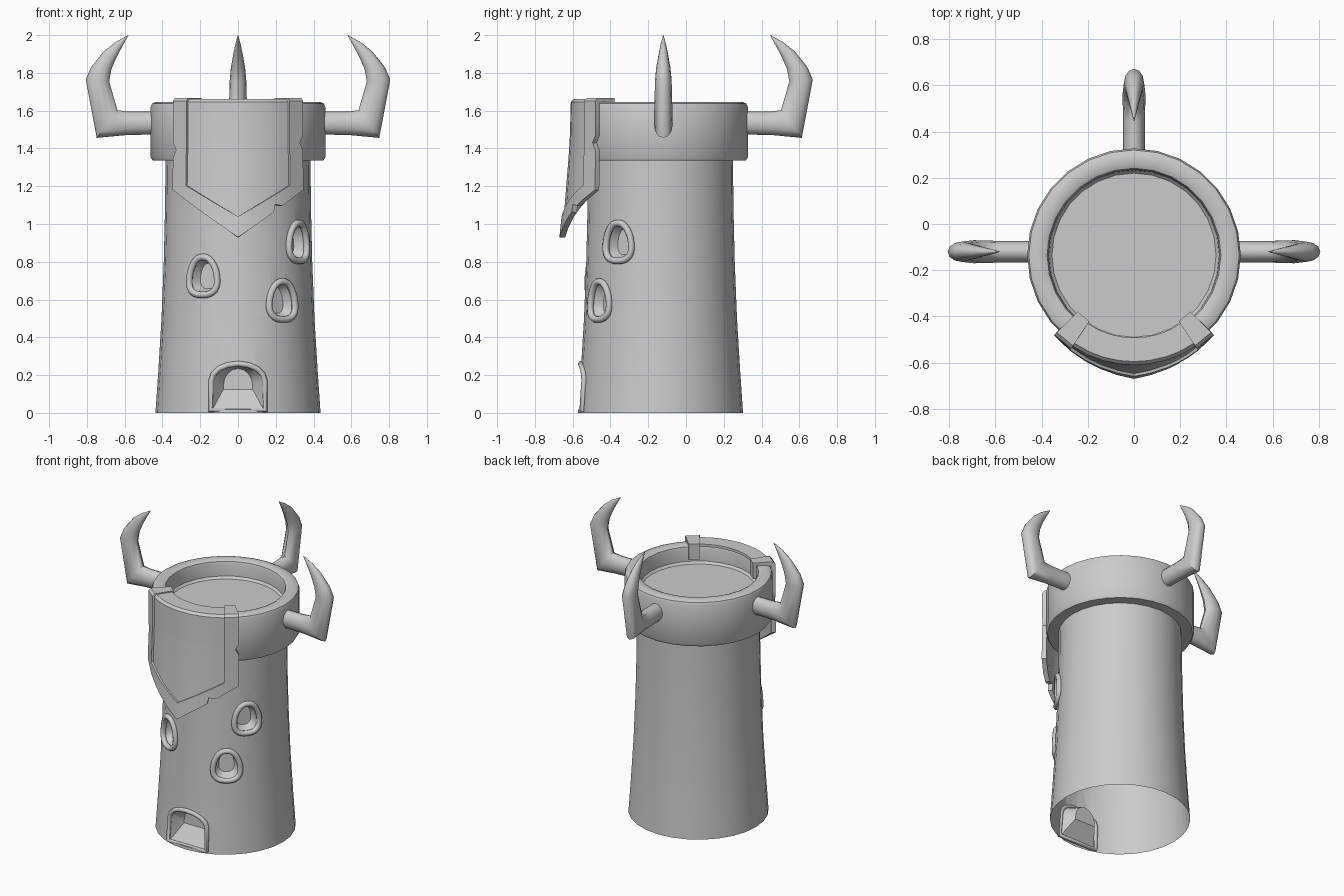
import bpy, bmesh
from math import sin, cos, pi, radians, hypot
from mathutils import Vector

if "Cube" in bpy.data.objects:
    bpy.data.objects.remove(bpy.data.objects["Cube"])

CY = -0.135                                   # tower axis
BODY = [(0.437, 0), (0.422, 0.22), (0.405, 0.5), (0.393, 0.8), (0.386, 1.1), (0.384, 1.335)]


def body_r(z):
    for (r0, z0), (r1, z1) in zip(BODY, BODY[1:]):
        if z <= z1:
            return r0 + (r1 - r0) * (z - z0) / (z1 - z0)
    return BODY[-1][0]


def polar(a, r, z):
    """Point around the tower axis; a = 0 faces the front (-y)."""
    return Vector((r * sin(a), CY - r * cos(a), z))


def on_wall(a0, u, z, dr=0.0):
    return polar(a0 + u / 0.4, body_r(z) + dr, z)


def make(name, verts, faces, fix=True):
    me = bpy.data.meshes.new(name)
    me.from_pydata(verts, [], faces)
    if fix:
        bm = bmesh.new()
        bm.from_mesh(me)
        bmesh.ops.recalc_face_normals(bm, faces=bm.faces)
        bm.to_mesh(me)
        bm.free()
    ob = bpy.data.objects.new(name, me)
    bpy.context.collection.objects.link(ob)
    return ob


def activate(ob):
    bpy.ops.object.select_all(action='DESELECT')
    ob.select_set(True)
    bpy.context.view_layer.objects.active = ob


def smooth(ob, angle=35):
    activate(ob)
    bpy.ops.object.shade_smooth_by_angle(angle=radians(angle))


def loft(name, rings):
    """Skin closed rings and cap both ends."""
    n = len(rings[0])
    faces = [(i * n + j, i * n + (j + 1) % n, (i + 1) * n + (j + 1) % n, (i + 1) * n + j)
             for i in range(len(rings) - 1) for j in range(n)]
    last = (len(rings) - 1) * n
    faces += [tuple(range(n))[::-1], tuple(range(last, last + n))]
    return make(name, [p for r in rings for p in r], faces)


def tube(name, pts, radius, cyclic):
    cu = bpy.data.curves.new(name, 'CURVE')
    cu.dimensions = '3D'
    cu.bevel_depth = radius
    cu.bevel_resolution = 2
    sp = cu.splines.new('POLY')
    sp.points.add(len(pts) - 1)
    for p, co in zip(sp.points, pts):
        p.co = (*co, 1)
    sp.use_cyclic_u = cyclic
    ob = bpy.data.objects.new(name, cu)
    bpy.context.collection.objects.link(ob)
    activate(ob)
    bpy.ops.object.convert(target='MESH')
    smooth(bpy.context.object, 60)


# Tower body, battlement ring and sunken roof as one lathed solid
SEG = 28
profile = BODY + [(0.452, 1.335), (0.462, 1.352), (0.462, 1.62), (0.455, 1.637), (0.435, 1.646),
                  (0.395, 1.646), (0.376, 1.637), (0.37, 1.615), (0.368, 1.54), (0.355, 1.525)]
tower = loft("tower", [[polar(2 * pi * j / SEG, r, z) for j in range(SEG)] for r, z in profile])


# Opening outlines
def egg(w, h, n=20):
    pts = []
    for i in range(n):
        t = 2 * pi * i / n
        c, s = cos(t), sin(t)
        u = w * (1 if c > 0 else -1) * abs(c) ** 0.8
        v = h * (1 if s > 0 else -1) * abs(s) ** 0.9
        pts.append((u * (1 - 0.22 * s), v))
    return pts


def arch(w, z0, z1, n=8, rise=0.09):
    top = [(w * cos(pi * i / n), z1 - rise + rise * sin(pi * i / n)) for i in range(n + 1)]
    top = [(w if u > 0.7 * w else u, z) if i in (0,) else (u, z) for i, (u, z) in enumerate(top)]
    return [(w, z0)] + top + [(-w, z0)]


# Recessed windows with rounded frames
cutters = []
for k, (deg, z) in enumerate([(-28, 0.725), (36, 0.595), (55, 0.905)]):
    a0 = radians(deg)
    w, h = 0.082, 0.1
    shape = egg(w, h)
    rings = [[on_wall(a0, u * s, z + v * s, d) for u, v in shape]
             for s, d in ((1.0, 0.04), (0.95, 0.0), (0.68, -0.06))]
    cutters.append(loft("window_cutter_%d" % k, rings))
    tube("window_frame_%d" % k, [on_wall(a0, u, z + v, 0.004) for u, v in egg(w, h, 32)], 0.018, True)

# Doorway recess with a sloping sill and raised frame
rings = [[on_wall(0, u, z, d) for u, z in arch(w, z0, z1)]
         for w, z0, z1, d in ((0.13, 0.018, 0.262, 0.04), (0.125, 0.02, 0.258, 0.0), (0.09, 0.125, 0.235, -0.08))]
cutters.append(loft("door_cutter", rings))
tube("door_frame", [on_wall(0, u, z, 0.003) for u, z in arch(0.135, 0.016, 0.26)], 0.015, True)

for c in cutters:
    m = tower.modifiers.new("cut", 'BOOLEAN')
    m.operation = 'DIFFERENCE'
    m.solver = 'EXACT'
    m.object = c
    activate(tower)
    bpy.ops.object.modifier_apply(modifier=m.name)
for c in cutters:
    bpy.data.objects.remove(c)

# The tower is open underneath
bm = bmesh.new()
bm.from_mesh(tower.data)
under = [f for f in bm.faces if all(v.co.z < 1e-4 for v in f.verts)]
bmesh.ops.delete(bm, geom=under, context='FACES')
bm.to_mesh(tower.data)
bm.free()
smooth(tower)

# Horns: (outer r, z), (inner r, z), half width
HORN = [((0.42, 1.475), (0.42, 1.595), 0.047), ((0.60, 1.47), (0.58, 1.595), 0.047),
        ((0.748, 1.456), (0.638, 1.602), 0.05), ((0.806, 1.765), (0.682, 1.755), 0.044),
        ((0.778, 1.83), (0.67, 1.82), 0.038), ((0.71, 1.915), (0.642, 1.885), 0.025),
        ((0.65, 1.962), (0.61, 1.945), 0.014), ((0.582, 2.0), (0.580, 1.998), 0.001)]
for name, deg in (("right", 90), ("left", -90), ("back", 180)):
    a = radians(deg)
    out, side = Vector((sin(a), -cos(a), 0)), Vector((cos(a), sin(a), 0))
    base = Vector((0, CY if name == "back" else -0.12, 0))
    rings = []
    for (r0, z0), (r1, z1), w in HORN:
        ring = []
        for j in range(12):
            t = 2 * pi * j / 12
            r = (r0 + r1) / 2 + (r0 - r1) / 2 * cos(t)
            z = (z0 + z1) / 2 + (z0 - z1) / 2 * cos(t)
            ring.append(base + out * r + side * w * sin(t) + Vector((0, 0, z)))
        rings.append(ring)
    smooth(loft("horn_" + name, rings), 40)

# Banner draped over the rim: inner panel and thicker border
COLS = [-45, -34, -25, -17, -8, 0, 8, 17, 22, 23, 28, 34, 45]
HOOK = [(0.345, 1.56), (0.345, 1.668), (0.472, 1.668), (0.487, 1.652)]
DROP = [1.47, 1.43, 1.39, 1.35]


def banner(name, border):
    inset = 0 if border else 0.012
    verts, faces = [], []
    for row in range(len(HOOK) + len(DROP) + 2):
        for a in COLS:
            x = 0.49 * abs(sin(radians(a)))
            ang = a
            if row < len(HOOK):
                r, z = HOOK[row]
                r += inset if row < 2 else -inset
                z -= inset * 0.6
            else:
                k = row - len(HOOK)
                if k < len(DROP):
                    z = DROP[k]
                elif k == len(DROP):
                    z = 1.04 + 0.6 * x
                else:
                    z = 0.93 + 0.725 * x + (0.035 if a == 23 else 0)
                r = 0.485 + 0.05 * ((1.66 - z) / 0.73) ** 1.5 * (1 - abs(a) / 56) - inset
                # worn nicks in the side edges
                if (a == 45 and k == 1) or (a == -45 and k == 2):
                    ang = a * 0.94
            verts.append(polar(radians(ang), r, z))
    n = len(COLS)
    last = len(HOOK) + len(DROP)
    for row in range(last + 1):
        for c in range(n - 1):
            is_border = row == last or c in (0, n - 2)
            if is_border != border or (not border and row == 0):
                continue
            i = row * n + c
            faces.append((i, i + n, i + n + 1, i + 1))
    ob = make(name, verts, faces, fix=False)
    bm = bmesh.new()
    bm.from_mesh(ob.data)
    bmesh.ops.delete(bm, geom=[v for v in bm.verts if not v.link_faces], context='VERTS')
    bm.to_mesh(ob.data)
    bm.free()
    m = ob.modifiers.new("thickness", 'SOLIDIFY')
    m.thickness = 0.03 if border else 0.018
    m.offset = -1
    activate(ob)
    bpy.ops.object.modifier_apply(modifier=m.name)
    smooth(ob, 30)


banner("banner_border", True)
banner("banner_panel", False)
